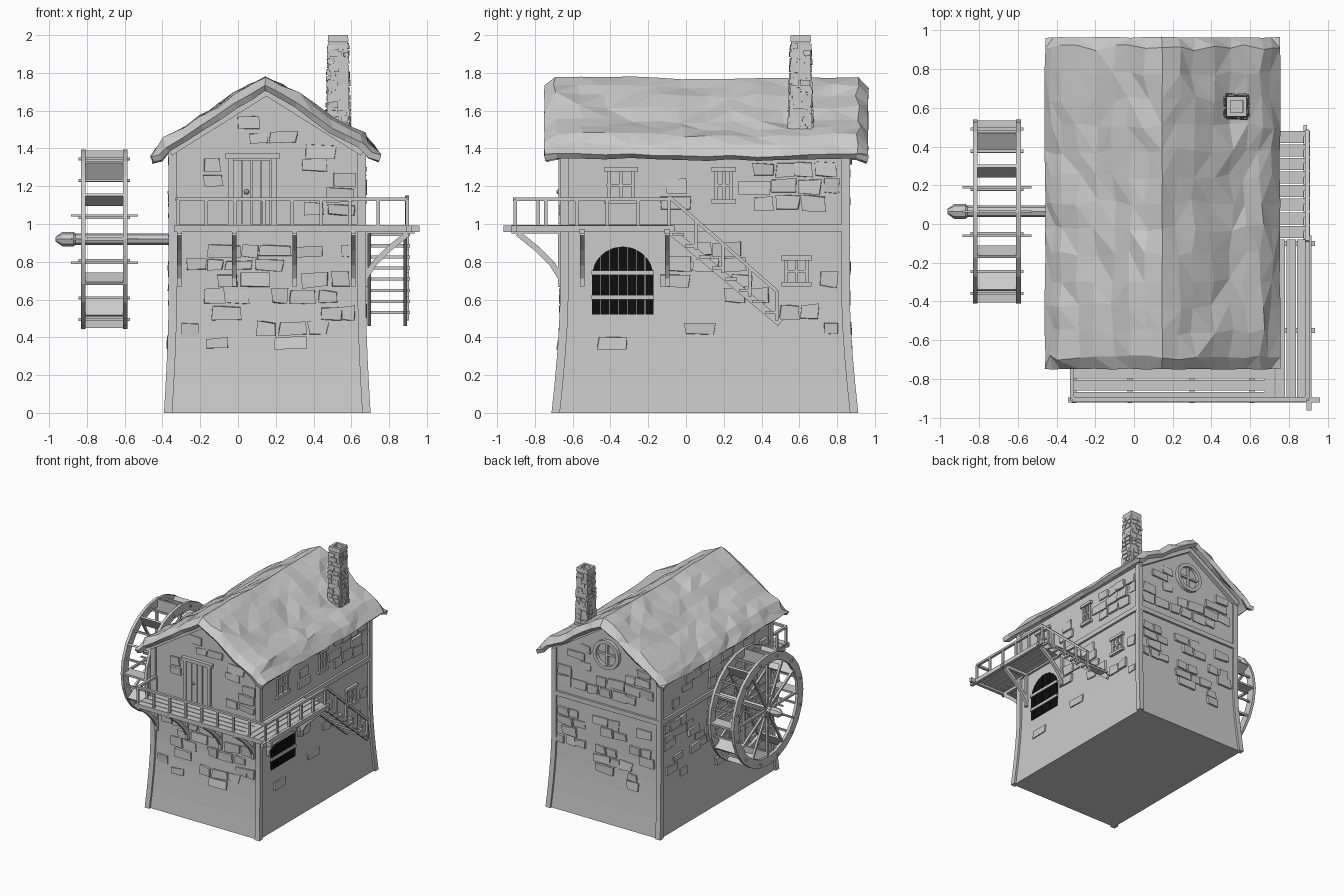
import bpy, bmesh, math, random
from mathutils import Vector

random.seed(4)
rnd = random.uniform
cube = bpy.data.objects.get("Cube")
if cube:
    bpy.data.objects.remove(cube, do_unlink=True)


def material(name, value):
    m = bpy.data.materials.new(name)
    m.use_nodes = True
    color = (value, value, value, 1)
    m.diffuse_color = color
    m.node_tree.nodes["Principled BSDF"].inputs["Base Color"].default_value = color
    return m


GREY = material("plain grey", 0.6)
BLACK = material("black wood", 0.004)


def finish(name, bm, mat=GREY, fix=True):
    if fix:
        bmesh.ops.remove_doubles(bm, verts=bm.verts, dist=0.0001)
        bmesh.ops.recalc_face_normals(bm, faces=bm.faces)
    mesh = bpy.data.meshes.new(name)
    bm.to_mesh(mesh)
    bm.free()
    mesh.materials.append(mat)
    ob = bpy.data.objects.new(name, mesh)
    bpy.context.collection.objects.link(ob)
    return ob


def loft(bm, rings, closed=False):
    vs = [[bm.verts.new(p) for p in r] for r in rings]
    n = len(vs[0])
    for a, b in zip(vs, vs[1:] + vs[:1] if closed else vs[1:]):
        for i in range(n):
            k = (i + 1) % n
            bm.faces.new((a[i], a[k], b[k], b[i]))
    if not closed:
        bm.faces.new(vs[0][::-1])
        bm.faces.new(vs[-1])


def beam(bm, a, b, w, h):
    a, b = Vector(a), Vector(b)
    d = (b - a).normalized()
    s = d.cross((0, 0, 1))
    s = Vector((1, 0, 0)) if s.length < 0.01 else s.normalized()
    t = s.cross(d)
    loft(bm, [[p + s * i * w / 2 + t * j * h / 2
               for i, j in ((-1, -1), (1, -1), (1, 1), (-1, 1))] for p in (a, b)])


def slab(bm, place, u0, u1, z0, z1, d0, d1, jit=0.0):
    corners = ((u0, z0), (u1, z0), (u1, z1), (u0, z1))
    loft(bm, [[place(u, z, d0) for u, z in corners],
              [place(u + rnd(-jit, jit), z + rnd(-jit, jit), d1 + rnd(-jit, jit) * 0.6)
               for u, z in corners]])


def flare(z):
    t = max(0, 1 - z / 0.6) ** 1.5
    return 0.025 * t, 0.045 * t


def wall(side):
    def place(u, z, d):
        fx, fy = flare(z)
        return {"front": (u, -0.65 - fy - d, z), "back": (u, 0.85 + fy + d, z),
                "left": (-0.35 - fx - d, u, z), "right": (0.66 + fx + d, u, z)}[side]
    return place


# House body with flared foot and gables
levels = [0, 0.15, 0.3, 0.45, 0.6, 1.38]
bm = bmesh.new()
rings = []
for z in levels:
    fx, fy = flare(z)
    rings.append([(x, y, z) for x, y in ((-0.35 - fx, -0.65 - fy), (0.66 + fx, -0.65 - fy),
                                         (0.66 + fx, 0.85 + fy), (-0.35 - fx, 0.85 + fy))])
loft(bm, rings + [[(0.15, y, 1.7) for y in (-0.65, -0.65, 0.85, 0.85)]])
finish("house_walls", bm)

# Corner posts, belt beams and gable boards
bm = bmesh.new()
for sx, cx in ((-1, -0.345), (1, 0.655)):
    for sy, cy in ((-1, -0.645), (1, 0.845)):
        rings = []
        for z in levels:
            fx, fy = flare(z)
            rings.append([(cx + sx * fx + i * 0.022, cy + sy * fy + j * 0.022, z)
                          for i, j in ((-1, -1), (1, -1), (1, 1), (-1, 1))])
        loft(bm, rings)
for side in ("front", "back"):
    slab(bm, wall(side), -0.35, 0.66, 0.96, 1.0, -0.02, 0.018)
for side in ("left", "right"):
    slab(bm, wall(side), -0.65, 0.85, 0.96, 1.0, -0.02, 0.018)
for y in (-0.66, 0.86):
    for x in (-0.36, 0.66):
        beam(bm, (x, y, 1.38), (0.15, y, 1.7), 0.05, 0.04)
finish("timber_frame", bm)


# Raised stones on the walls
def stones(bm, place, u0, u1, z0, z1, row, wide, skip, deep, keep):
    z = z0
    while z < z1:
        h = row * rnd(0.85, 1.15)
        u = u0 + rnd(0, wide * 0.4)
        while u < u1 - wide * 0.3:
            w = min(rnd(0.55, 1.2) * wide, u1 - u)
            if rnd(0, 1) > skip(z) and keep(u, u + w, z, z + h):
                slab(bm, place, u, u + w, z, z + h * rnd(0.8, 0.97), -0.02, deep * rnd(0.5, 1.2), deep * 0.55)
            u += w + rnd(0.004, 0.02)
        z += h + 0.005


holes = {"front": [(-0.08, 0.24, 0.98, 1.39)],
         "back": [(0.0, 0.3, 1.29, 1.59)],
         "left": [],
         "right": [(-0.53, -0.14, 0.48, 0.92), (-0.46, -0.24, 1.08, 1.33),
                   (0.12, 0.27, 1.08, 1.33), (0.48, 0.69, 0.64, 0.86)]}
for side, cuts in holes.items():
    gable = side in ("front", "back")

    def keep(u0, u1, z0, z1):
        if gable and z1 > 1.38 + (0.48 - max(abs(u0 - 0.15), abs(u1 - 0.15))) * 0.63:
            return False
        if z0 < 1.0 and z1 > 0.96:
            return False
        return not any(u1 > a and u0 < b and z1 > c and z0 < d for a, b, c, d in cuts)

    bm = bmesh.new()
    a, b, top = (-0.31, 0.62, 1.62) if gable else (-0.61, 0.81, 1.3)
    stones(bm, wall(side), a, b, 0.34, top, 0.076, 0.14,
           lambda z: 0.32 + max(0, 0.55 - z) * 2.4, 0.016, keep)
    finish(side + "_wall_stones", bm)

# Sagging faceted roof
profile = [(-0.46, 1.36), (-0.38, 1.455), (-0.2, 1.565), (-0.02, 1.69), (0.145, 1.78),
           (0.31, 1.69), (0.5, 1.55), (0.66, 1.475), (0.755, 1.37)]
pts = []
for a, b in zip(profile, profile[1:]):
    pts += [a, ((a[0] + b[0]) / 2, (a[1] + b[1]) / 2)]
pts.append(profile[-1])
ys = [-0.75, -0.69] + [-0.69 + 1.6 * i / 12 for i in range(1, 12)] + [0.91, 0.965]
bm = bmesh.new()
grid = []
for i, (x, z) in enumerate(pts):
    col = []
    for j, y in enumerate(ys):
        end = j in (0, len(ys) - 1)
        inner = not end and i not in (0, 8, 16)
        k = 0.018 if inner else 0.003
        drop = 0.012 * math.sin((y + 0.4) * 2.4) + (0.045 if end and 0 < i < 16 else 0.0)
        drop += 0.012 if end else 0.0
        col.append(bm.verts.new((x + rnd(-k, k), y + rnd(-k, k),
                                 z - max(drop, 0) + rnd(-0.011, 0.011) * (1 if inner else 0.5))))
    grid.append(col)
for a, b in zip(grid, grid[1:]):
    for j in range(len(ys) - 1):
        q = (a[j], b[j], b[j + 1], a[j + 1])
        s = random.randint(0, 1)
        bm.faces.new((q[s], q[s + 1], q[s + 2]))
        bm.faces.new((q[s], q[s + 2], q[(s + 3) % 4]))
roof = finish("roof", bm, fix=False)
mod = roof.modifiers.new("thickness", "SOLIDIFY")
mod.thickness, mod.offset = 0.035, -1


# Hollow chimney with small bricks
def chimney_side(k):
    def place(u, z, d):
        r = 0.062 - 0.026 * (z - 1.5) + d
        c, s = ((1, 0), (0, 1), (-1, 0), (0, -1))[k]
        return (0.53 + c * u + s * r, 0.607 + s * u - c * r, z)
    return place


def square(r, z):
    return [(0.53 + i * r, 0.607 + j * r, z) for i, j in ((-1, -1), (1, -1), (1, 1), (-1, 1))]


bm = bmesh.new()
loft(bm, [square(0.062, 1.49), square(0.05, 1.96), square(0.055, 1.97), square(0.052, 2.0),
          square(0.032, 2.0), square(0.032, 1.85)])
for k in range(4):
    stones(bm, chimney_side(k), -0.055, 0.055, 1.5, 1.94, 0.033, 0.05,
           lambda z: 0.12, 0.007, lambda *a: True)
finish("chimney", bm)


# Windows with header, sill and crossbars
def window(name, place, u0, u1, z0, z1):
    bm = bmesh.new()
    um, zm = (u0 + u1) / 2, (z0 + z1) / 2
    for u in (u0 + 0.01, um, u1 - 0.01):
        slab(bm, place, u - 0.009, u + 0.009, z0, z1, -0.01, 0.014)
    slab(bm, place, u0, u1, zm - 0.007, zm + 0.007, -0.01, 0.012)
    for z in (z0, z1):
        slab(bm, place, u0 - 0.015, u1 + 0.015, z - 0.012, z + 0.012, -0.01, 0.024)
    finish(name, bm)


right = wall("right")
window("upper_window_1", right, -0.42, -0.27, 1.12, 1.29)
window("upper_window_2", right, 0.15, 0.25, 1.12, 1.29)
window("lower_window", right, 0.52, 0.65, 0.68, 0.82)

# Round rear window
bm = bmesh.new()
ring = []
for i in range(20):
    t = math.tau * i / 20
    ring.append([(0.15 + r * math.cos(t), y, 1.44 + r * math.sin(t))
                 for r, y in ((0.095, 0.84), (0.125, 0.84), (0.125, 0.88), (0.095, 0.88))])
loft(bm, ring, True)
beam(bm, (0.15, 0.855, 1.34), (0.15, 0.855, 1.54), 0.018, 0.025)
beam(bm, (0.05, 0.855, 1.44), (0.25, 0.855, 1.44), 0.025, 0.018)
finish("round_window", bm)

# Front door
front = wall("front")
bm = bmesh.new()
for i in range(4):
    u = -0.025 + i * 0.05
    slab(bm, front, u, u + 0.045, 1.0, 1.34, -0.01, rnd(0.008, 0.013))
for u in (-0.05, 0.178):
    slab(bm, front, u, u + 0.025, 1.0, 1.35, -0.01, 0.024)
slab(bm, front, -0.065, 0.22, 1.345, 1.375, -0.01, 0.032)
bmesh.ops.create_uvsphere(bm, u_segments=8, v_segments=6, radius=0.014)
bmesh.ops.translate(bm, verts=bm.verts[-42:], vec=(0.045, -0.672, 1.17))
finish("front_door", bm)

# Arched side door from planks, with straps
bm = bmesh.new()
for i in range(7):
    us = [-0.5 + (i + f) * 0.33 / 7 for f in (0.03, 0.35, 0.65, 0.97)]
    top = [(u, 0.715 + math.sqrt(max(0, 0.165 ** 2 - (u + 0.335) ** 2))) for u in us]
    outline = [(us[0], 0.52), (us[3], 0.52)] + top[::-1]
    loft(bm, [[right(u, z, d) for u, z in outline] for d in (-0.02, 0.006)])
finish("arched_door", bm, BLACK)
bm = bmesh.new()
for z in (0.6, 0.73):
    slab(bm, right, -0.5, -0.17, z, z + 0.025, 0, 0.016)
finish("door_straps", bm)

# Balcony deck and joists
bm = bmesh.new()
for i in range(4):
    y = -0.895 + i * 0.062
    beam(bm, (-0.33, y, 0.985), (0.68, y, 0.985), 0.056, 0.018)
    x = 0.7 + i * 0.056
    beam(bm, (x, -0.92, 0.985), (x, -0.08, 0.985), 0.05, 0.018)
beam(bm, (-0.34, -0.91, 0.975), (0.96, -0.91, 0.975), 0.025, 0.035)
beam(bm, (0.905, -0.965, 0.975), (0.905, -0.06, 0.975), 0.025, 0.035)
braces = [((x, -0.66), (0, -1)) for x in (-0.31, -0.02, 0.3, 0.61)]
braces += [((0.67, y), (1, 0)) for y in (-0.55, -0.1)]
for (x, y), (dx, dy) in braces:
    beam(bm, (x, y, 0.962), (x + dx * 0.265, y + dy * 0.265, 0.962), 0.025, 0.025)
    path = [(x + dx * r, y + dy * r, z) for r, z in ((0, 0.71), (0.05, 0.79), (0.13, 0.87), (0.23, 0.95))]
    for a, b in zip(path, path[1:]):
        beam(bm, a, b, 0.024, 0.03)
    beam(bm, (x + dx * 0.006, y + dy * 0.006, 0.67), (x + dx * 0.006, y + dy * 0.006, 0.96), 0.024, 0.024)
finish("balcony_deck", bm)


# Railings
def railing(bm, a, b, n, h=0.14):
    a, b, up = Vector(a), Vector(b), Vector((0, 0, h))
    beam(bm, a + up, b + up, 0.022, 0.018)
    for i in range(n + 1):
        p = a.lerp(b, i / n)
        beam(bm, p, p + up, 0.018, 0.018)


bm = bmesh.new()
railing(bm, (-0.32, -0.905, 0.99), (0.895, -0.905, 0.99), 8)
railing(bm, (0.895, -0.905, 0.99), (0.895, -0.09, 0.99), 5)
railing(bm, (-0.32, -0.905, 0.99), (-0.32, -0.66, 0.99), 2)
railing(bm, (0.895, -0.09, 0.99), (0.895, 0.48, 0.49), 4, 0.155)
finish("railings", bm)

# Side staircase
bm = bmesh.new()
for x in (0.695, 0.885):
    beam(bm, (x, -0.09, 0.97), (x, 0.5, 0.475), 0.02, 0.04)
for i in range(8):
    f = (i + 0.7) / 8.4
    y, z = -0.09 + 0.59 * f, 0.985 - 0.495 * f
    beam(bm, (0.685, y, z), (0.91, y, z), 0.062, 0.016)
finish("staircase", bm)


# Water wheel
def polar(x, r, t):
    return (x, 0.065 + r * math.cos(t), 0.92 + r * math.sin(t))


bm = bmesh.new()
for c in (-0.82, -0.597):
    loft(bm, [[polar(c + dx, r, math.tau * i / 24) for dx, r in
               ((-0.012, 0.405), (0.012, 0.405), (0.012, 0.475), (-0.012, 0.475))] for i in range(24)], True)
for i in range(12):
    t = math.tau * i / 12
    for c in (-0.82, -0.597):
        beam(bm, polar(c, 0.02, t), polar(c, 0.42, t), 0.018, 0.018)
    loft(bm, [[polar(x, r, t + s / r) for r, s in ((0.365, -0.008), (0.47, -0.008), (0.47, 0.008), (0.365, 0.008))]
              for x in (-0.82, -0.597)])
    beam(bm, polar(-0.845, 0.44, t + 0.26), polar(-0.572, 0.44, t + 0.26), 0.015, 0.015)
for i in range(4):
    t = math.tau * i / 4
    beam(bm, polar(-0.885, 0.125, t), polar(-0.53, 0.125, t), 0.012, 0.012)
finish("water_wheel", bm)
bm = bmesh.new()
loft(bm, [[polar(x, r, math.tau * i / 8) for i in range(8)] for x, r in
          ((-0.965, 0.012), (-0.93, 0.038), (-0.87, 0.038), (-0.86, 0.03), (-0.33, 0.03))])
finish("wheel_axle", bm)
